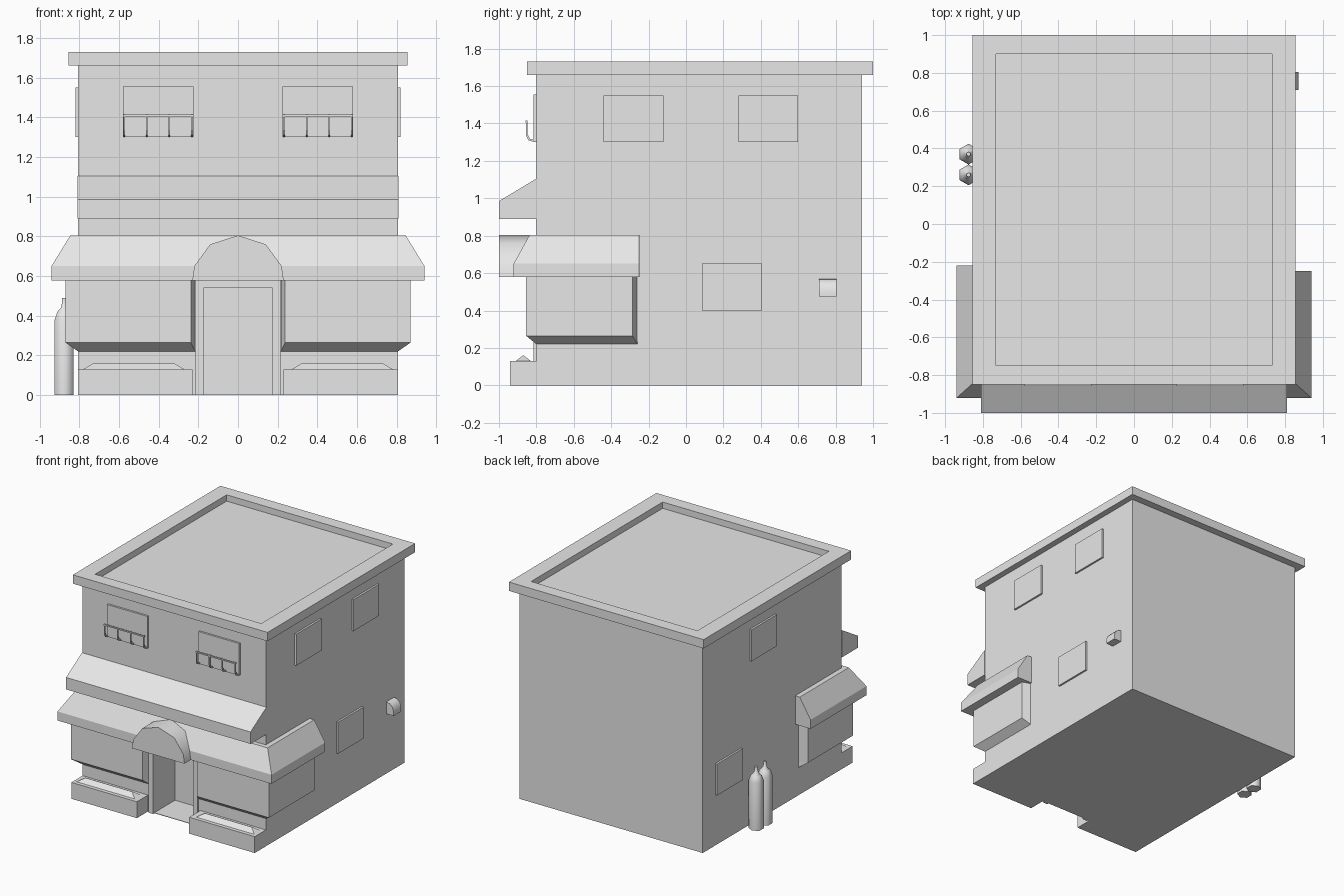
import bpy, bmesh, math

default = bpy.data.objects.get("Cube")
if default:
    bpy.data.objects.remove(default, do_unlink=True)

# one plain material
GREY = (0.8, 0.8, 0.8, 1)
mat = bpy.data.materials.new("light_grey")
mat.use_nodes = True
mat.diffuse_color = GREY
mat.node_tree.nodes["Principled BSDF"].inputs["Base Color"].default_value = GREY


def make(name, bm, smooth=False):
    bmesh.ops.recalc_face_normals(bm, faces=bm.faces)
    mesh = bpy.data.meshes.new(name)
    bm.to_mesh(mesh)
    bm.free()
    mesh.materials.append(mat)
    for p in mesh.polygons:
        p.use_smooth = smooth
    ob = bpy.data.objects.new(name, mesh)
    bpy.context.collection.objects.link(ob)
    return ob


def loft(name, rings, smooth=False):
    """Skin a stack of equal-length point loops and cap both ends."""
    bm = bmesh.new()
    loops = [[bm.verts.new(p) for p in ring] for ring in rings]
    n = len(loops[0])
    for a, b in zip(loops, loops[1:]):
        for i in range(n):
            j = (i + 1) % n
            bm.faces.new((a[i], a[j], b[j], b[i]))
    bm.faces.new(loops[0])
    bm.faces.new(loops[-1])
    return make(name, bm, smooth)


def rect(x0, x1, y0, y1, z):
    return [(x0, y0, z), (x1, y0, z), (x1, y1, z), (x0, y1, z)]


def box(name, x0, x1, y0, y1, z0, z1):
    return loft(name, [rect(x0, x1, y0, y1, z0), rect(x0, x1, y0, y1, z1)])


def prism_x(name, yz, x0, x1):
    return loft(name, [[(x, y, z) for y, z in yz] for x in (x0, x1)])


def prism_y(name, xz, y0, y1):
    return loft(name, [[(x, y, z) for x, z in xz] for y in (y0, y1)])


W, F, B = 0.805, -0.8, 0.94   # wall half width, front, back

# main walls with the entrance recess cut out
walls = box("walls", -W, W, F, B, 0, 1.67)
cutter = box("entrance_cutter", -0.175, 0.175, -1, -0.54, 0.004, 0.54)
cutter.hide_render = True
mod = walls.modifiers.new("entrance", "BOOLEAN")
mod.operation = "DIFFERENCE"
mod.solver = "EXACT"
mod.object = cutter
bpy.context.view_layer.objects.active = walls
bpy.ops.object.modifier_apply(modifier=mod.name)
bpy.data.objects.remove(cutter, do_unlink=True)

# roof slab with raised parapet
loft("roof_parapet", [
    rect(-0.855, 0.855, -0.85, 1, 1.66),
    rect(-0.855, 0.855, -0.85, 1, 1.73),
    rect(-0.73, 0.73, -0.75, 0.9, 1.73),
    rect(-0.73, 0.73, -0.75, 0.9, 1.68)])

# upper front awning
prism_x("upper_awning",
        [(F, 1.105), (-1, 0.985), (-1, 0.89), (F, 0.89)], -0.81, 0.81)


# lower awning wrapping the front corners
def awning_ring(d, z):
    return [(-W - d, F - d * 0.9, z), (W + d, F - d * 0.9, z),
            (W + d, -0.25, z), (-W - d, -0.22, z)]


loft("lower_awning", [awning_ring(0.135, 0.578), awning_ring(0.135, 0.65),
                      awning_ring(0.04, 0.805)])

# rounded entrance canopy
arch = [(-0.23, 0.578), (-0.22, 0.65), (-0.14, 0.76), (0, 0.805),
        (0.14, 0.76), (0.22, 0.65), (0.23, 0.578)]
canopy = prism_y("entrance_canopy", arch, -1, F)
bpy.ops.object.select_all(action="DESELECT")
canopy.select_set(True)
bpy.context.view_layer.objects.active = canopy
bpy.ops.object.shade_smooth_by_angle(angle=math.radians(50))

# entrance frame
prism_y("entrance_frame",
        [(-0.215, 0), (-0.175, 0), (-0.175, 0.54), (0.175, 0.54),
         (0.175, 0), (0.215, 0), (0.215, 0.579), (-0.215, 0.579)],
        -0.815, -0.79)

for s, side in ((1, "left"), (-1, "right")):
    # corner bay with sloped sill and ends
    def bay_ring(d, z):
        pts = [(0.215, -0.79), (0.215 + d * 0.35, F - d * 0.85), (W + d, F - d * 0.85),
               (W + d, -0.26 - d * 0.4), (0.8, -0.26), (0.215, -0.26)]
        return [(s * x, y, z) for x, y in pts]
    loft(side + "_corner_bay", [bay_ring(0, 0.22), bay_ring(0.065, 0.265),
                                bay_ring(0.065, 0.579)])

    # planter and its soil mound
    a, b = sorted((s * 0.23, s * W))
    box(side + "_planter", a, b, -0.94, F, 0, 0.13)
    a, b = sorted((s * 0.27, s * 0.78))
    loft(side + "_planter_mound", [rect(a, b, -0.91, -0.83, 0.13),
                                   rect(a + 0.05, b - 0.05, -0.872, -0.868, 0.16)])

    # front window with curved railing
    a, b = sorted((s * 0.225, s * 0.58))
    box(side + "_front_window", a, b, -0.815, F, 1.3, 1.555)
    hook = [(-0.855, 1.41), (-0.855, 1.335), (-0.843, 1.31), (-0.81, 1.3)]
    inner = [(y + 0.008, z + 0.008) for y, z in reversed(hook)]
    for i in range(4):
        x = a + 0.003 + i * (b - a - 0.014) / 3
        prism_x(f"{side}_railing_bar_{i + 1}", hook + inner, x, x + 0.008)
    box(side + "_railing_top", a, b, -0.857, -0.847, 1.405, 1.415)

# side windows: side sign, start along y, bottom
for i, (s, y, z) in enumerate([(1, -0.44, 1.3), (1, 0.28, 1.3), (1, 0.085, 0.4),
                               (-1, 0.03, 1.3), (-1, 0.46, 0.4)]):
    a, b = sorted((s * W, s * 0.82))
    box(f"side_window_{i + 1}", a, b, y, y + 0.32, z, z + 0.25)

# hooded wall vent
vent = [(0.8, 0.57), (0.835, 0.565), (0.86, 0.54), (0.87, 0.505),
        (0.87, 0.475), (0.8, 0.475)]
hood = prism_y("wall_vent", vent, 0.71, 0.805)
bpy.ops.object.select_all(action="DESELECT")
hood.select_set(True)
bpy.context.view_layer.objects.active = hood
bpy.ops.object.shade_smooth_by_angle(angle=math.radians(50))

# gas bottles beside the wall
for i, y in enumerate((0.26, 0.37)):
    profile = [(0.055, 0), (0.055, 0.38), (0.04, 0.42), (0.015, 0.445), (0.012, 0.49)]
    rings = []
    for r, z in profile:
        angles = [math.pi / 2 + k * math.pi / 3 for k in range(6)]
        rings.append([(-0.876 + r * math.cos(t), y + r * math.sin(t), z) for t in angles])
    bottle = loft(f"gas_bottle_{i + 1}", rings)
    bpy.ops.object.select_all(action="DESELECT")
    bottle.select_set(True)
    bpy.context.view_layer.objects.active = bottle
    bpy.ops.object.shade_smooth_by_angle(angle=math.radians(65))
